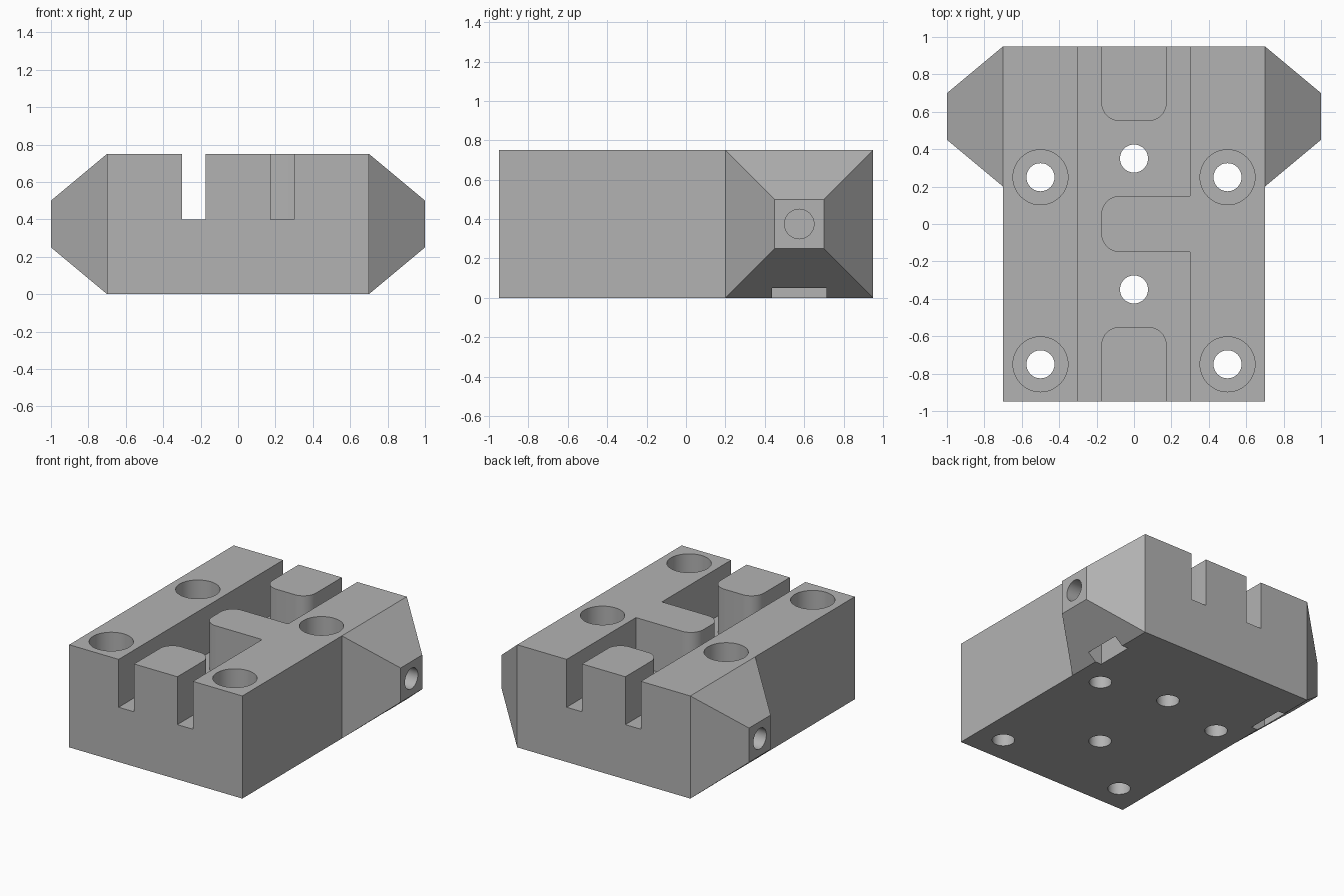
import bpy, bmesh, math
from mathutils import Vector, Matrix

if "Cube" in bpy.data.objects:
    bpy.data.objects.remove(bpy.data.objects["Cube"], do_unlink=True)

grey = bpy.data.materials.new("plain grey")
grey.use_nodes = True
colour = (0.45, 0.45, 0.45, 1)
grey.diffuse_color = colour
grey.node_tree.nodes["Principled BSDF"].inputs["Base Color"].default_value = colour

W, L, H = 0.7, 0.95, 0.75        # half width, half length, height
FLOOR = 0.4                      # floor of the channel and counterbores
LUG_Y, LUG_Z = 0.575, 0.375      # centre of the side lugs


def to_object(name, bm):
    bmesh.ops.recalc_face_normals(bm, faces=bm.faces[:])
    mesh = bpy.data.meshes.new(name)
    bm.to_mesh(mesh)
    bm.free()
    mesh.materials.append(grey)
    ob = bpy.data.objects.new(name, mesh)
    bpy.context.collection.objects.link(ob)
    return ob


def prism(name, points, offset):
    """Extrude a closed outline of 3D points along an offset."""
    bm = bmesh.new()
    face = bm.faces.new([bm.verts.new(p) for p in points])
    out = bmesh.ops.extrude_face_region(bm, geom=[face], use_keep_orig=True)
    moved = [v for v in out["geom"] if isinstance(v, bmesh.types.BMVert)]
    bmesh.ops.translate(bm, verts=moved, vec=offset)
    return to_object(name, bm)


def arc(cx, cy, r, start, end, n):
    return [(cx + r * math.cos(a), cy + r * math.sin(a)) for a in
            (math.radians(start + (end - start) * i / n) for i in range(n + 1))]


def bore(x, y, r, z0, z1):
    ring = arc(x, y, r, 0, 360, 48)[:-1]
    return prism("bore_cutter", [(px, py, z0) for px, py in ring], (0, 0, z1 - z0))


def cut(target, cutter):
    mod = target.modifiers.new("cut", "BOOLEAN")
    mod.operation = "DIFFERENCE"
    mod.solver = "EXACT"
    mod.object = cutter
    bpy.context.view_layer.objects.active = target
    bpy.ops.object.modifier_apply(modifier=mod.name)
    bpy.data.objects.remove(cutter, do_unlink=True)


# Block with a tapered lug grown from the rear of each side
bm = bmesh.new()
bmesh.ops.create_cube(bm, size=1, matrix=Matrix.Translation((0, 0, H / 2))
                      @ Matrix.Diagonal((2 * W, 2 * L, H, 1)))
bmesh.ops.bisect_plane(bm, geom=bm.verts[:] + bm.edges[:] + bm.faces[:],
                       plane_co=(0, 0.2, 0), plane_no=(0, 1, 0))
sides = [f for f in bm.faces if abs(f.normal.x) > 0.9 and f.calc_center_median().y > 0.2]
for tip in bmesh.ops.extrude_discrete_faces(bm, faces=sides)["faces"]:
    side = math.copysign(1, tip.calc_center_median().x)
    for v in tip.verts:
        v.co = Vector((side, LUG_Y + (v.co.y - LUG_Y) / 3, LUG_Z + (v.co.z - LUG_Z) / 3))
block = to_object("mounting_block", bm)

# Winding channel that leaves three rounded islands standing
a, b, c, r, n = 0.175, 0.3, 0.075, 0.1, 10
outline = [(-b, -1), (-a, -1)]
outline += arc(-c, -0.65, r, 180, 90, n) + arc(c, -0.65, r, 90, 0, n)
outline += [(a, -1), (b, -1), (b, -0.15)]
outline += arc(-c, -0.05, r, 270, 180, n) + arc(-c, 0.05, r, 180, 90, n)
outline += [(b, 0.15), (b, 1), (a, 1)]
outline += arc(c, 0.65, r, 0, -90, n) + arc(-c, 0.65, r, -90, -180, n)
outline += [(-a, 1), (-b, 1)]
cut(block, prism("channel_cutter", [(x, y, FLOOR) for x, y in outline], (0, 0, 0.5)))

# Counterbored corner holes and plain holes in the channel
for x in (-0.5, 0.5):
    for y in (-0.75, 0.25):
        cut(block, bore(x, y, 0.147, FLOOR, 1))
        cut(block, bore(x, y, 0.075, -0.1, 0.6))
for y in (-0.35, 0.35):
    cut(block, bore(0, y, 0.075, -0.1, 0.6))

# Lug screw holes, each with a nut slot open at the bottom
half = 0.1375
for side in (-1, 1):
    slot = [(-half, -0.1), (half, -0.1), (half, LUG_Z + 0.08),
            (0, LUG_Z + 0.16), (-half, LUG_Z + 0.08)]
    cut(block, prism("nut_slot_cutter", [(side * 0.65, LUG_Y + y, z) for y, z in slot],
                     (side * 0.11, 0, 0)))
    ring = arc(LUG_Y, LUG_Z, 0.075, 0, 360, 48)[:-1]
    cut(block, prism("screw_cutter", [(side * 0.6, y, z) for y, z in ring], (side * 0.5, 0, 0)))

# Smooth the bores and fillets, keep the machined edges sharp
bpy.ops.object.select_all(action="DESELECT")
block.select_set(True)
bpy.context.view_layer.objects.active = block
bpy.ops.object.shade_smooth_by_angle(angle=math.radians(25))
